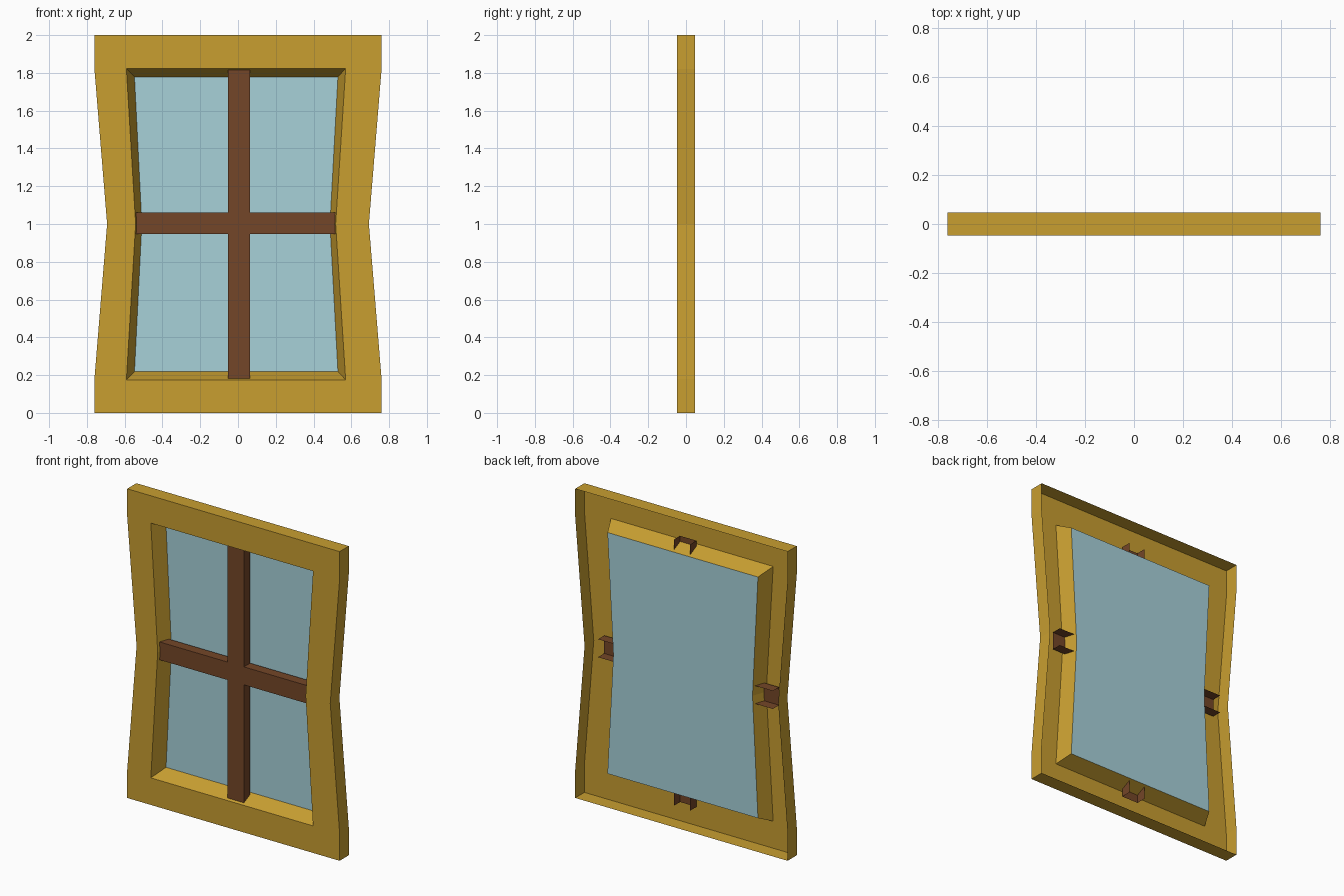
import bpy

if "Cube" in bpy.data.objects:
    bpy.data.objects.remove(bpy.data.objects["Cube"])

FRONT, BACK = -0.047, 0.047      # depth of the frame
BAR_FRONT, BAR_BACK = -0.031, 0.033


def material(name, rgb):
    m = bpy.data.materials.new(name)
    m.diffuse_color = (*rgb, 1.0)
    m.use_nodes = True
    m.node_tree.nodes["Principled BSDF"].inputs["Base Color"].default_value = m.diffuse_color
    return m


def ring(points, y):
    return [(x, y, z) for x, z in points]


def band(a, b, skip=()):
    """Faces joining two equal-length rings; repeated corners give triangles."""
    n = len(a)
    faces = []
    for i in range(n):
        if i in skip:
            continue
        j = (i + 1) % n
        faces.append(list(dict.fromkeys([a[i], a[j], b[j], b[i]])))
    return faces


def build(name, faces, mat):
    """Mesh object from faces given as corner positions, sharing equal corners."""
    verts = list(dict.fromkeys(p for f in faces for p in f))
    index = {p: i for i, p in enumerate(verts)}
    mesh = bpy.data.meshes.new(name)
    mesh.from_pydata(verts, [], [[index[p] for p in f] for f in faces])
    mesh.materials.append(mat)
    obj = bpy.data.objects.new(name, mesh)
    bpy.context.collection.objects.link(obj)
    return obj


def pinched(left, right, bottom, top, mid_left, mid_right):
    """Six-point opening, narrowed at mid height, counterclockwise from the front."""
    return [(left, bottom), (right, bottom), (mid_right, 1.0),
            (right, top), (left, top), (mid_left, 1.0)]


wood = material("golden wood", (0.578, 0.342, 0.030))
dark = material("dark brown wood", (0.174, 0.061, 0.021))
pane = material("pale blue glass", (0.386, 0.638, 0.694))

# profiles seen from the front (x, z)
right_side = [(0.76, 0.0), (0.76, 0.18), (0.693, 1.0), (0.76, 1.82), (0.76, 2.0)]
outer = [(-0.76, 0.0)] + right_side + [(-x, z) for x, z in right_side[:0:-1]]
opening = pinched(-0.591, 0.570, 0.175, 1.823, -0.542, 0.517)
glass = pinched(-0.548, 0.529, 0.219, 1.779, -0.509, 0.487)

# frame: open-backed shell with outer walls, front ring and sloping reveal
match = [opening[i] for i in (0, 1, 1, 2, 3, 3, 4, 4, 5, 0)]
frame_faces = band(ring(outer, BACK), ring(outer, FRONT))
frame_faces += band(ring(outer, FRONT), ring(match, FRONT))
frame_faces += band(ring(opening, FRONT), ring(glass, BACK))
build("window_frame", frame_faces, wood)

# glass pane at the back of the reveal
build("glass_pane", [ring(glass, BACK)], pane)

# crossbars: plus-shaped channel, open at the back and at its four ends
x0, x1, xa, xb = -0.645, 0.607, -0.053, 0.064
z0, z1, za, zb = 0.13, 1.852, 0.946, 1.062
plus = [(xa, z0), (xb, z0), (xb, za), (x1, za), (x1, zb), (xb, zb),
        (xb, z1), (xa, z1), (xa, zb), (x0, zb), (x0, za), (xa, za)]
bar_faces = [ring(plus, BAR_FRONT)]
bar_faces += band(ring(plus, BAR_BACK), ring(plus, BAR_FRONT), skip=(0, 3, 6, 9))
build("crossbars", bar_faces, dark)
